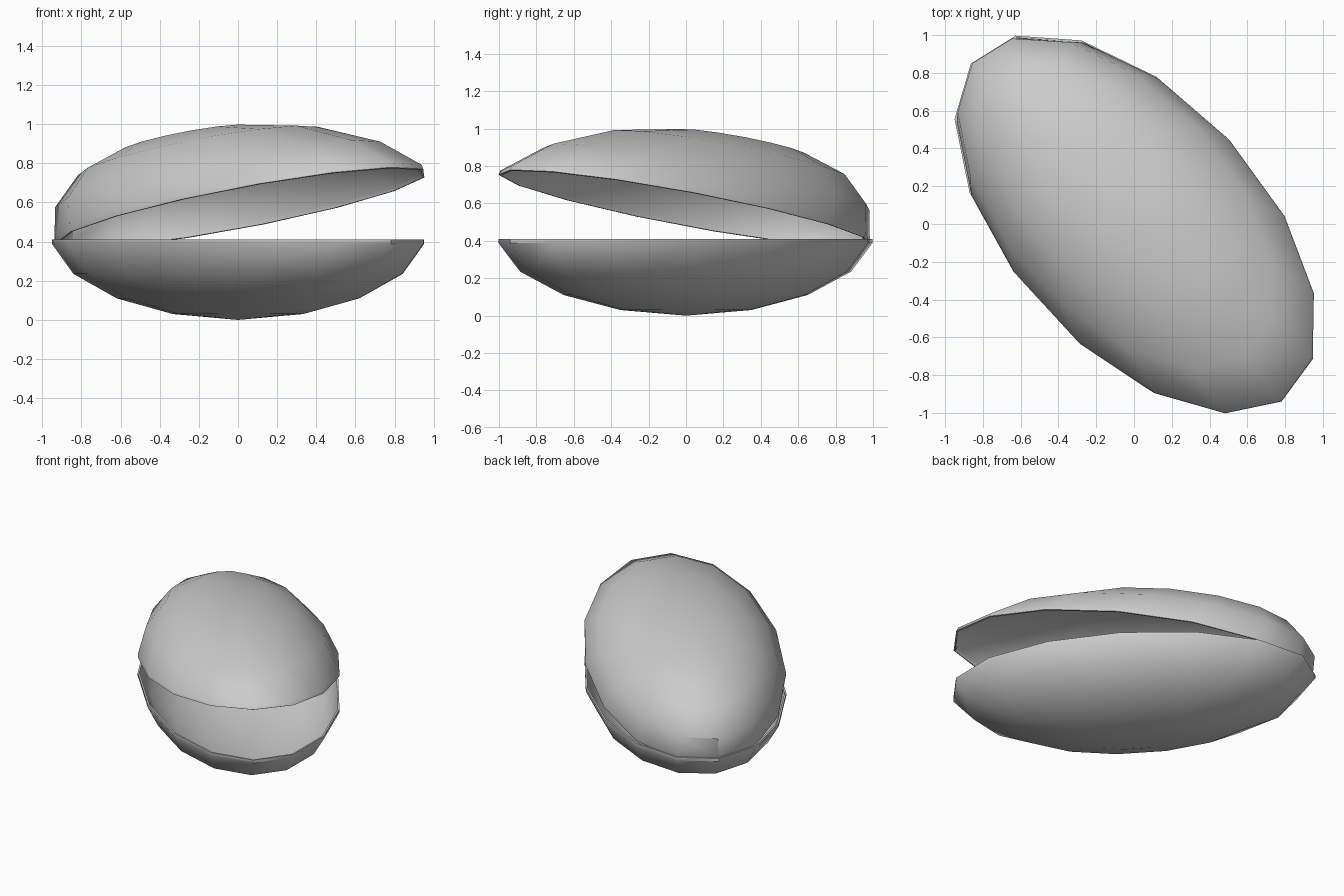
import bpy, bmesh
from math import cos, radians

if "Cube" in bpy.data.objects:
    bpy.data.objects.remove(bpy.data.objects["Cube"])

SIDES = 15
HINGE = (-0.68, 0.735)          # direction from centre towards the hinge end
SLOPE = 0.17                    # rise of the open lid away from the hinge


def rim(k):
    # slanted ellipse with 15 corners
    a = 24 * k
    return (0.01 - 0.96 * cos(radians(a + 0.5)),
            0.002 + 1.006 * cos(radians(a - 56.6)))


def make_shell(name, rings, slope, fore, up):
    """rings: (scale, shift towards hinge, height); last one is the apex."""
    bm = bmesh.new()
    loops = []
    for s, shift, z in rings[:-1]:
        loop = []
        for k in range(SIDES):
            x, y = rim(k)
            d = -(x * HINGE[0] + y * HINGE[1])          # distance towards the open end
            along = d * (fore - 1) * s - shift
            loop.append(bm.verts.new((x * s - HINGE[0] * along,
                                      y * s - HINGE[1] * along,
                                      z + slope * d * s)))
        loops.append(loop)
    s, shift, z = rings[-1]
    apex = bm.verts.new((HINGE[0] * shift, HINGE[1] * shift, z))
    for a, b in zip(loops, loops[1:]):
        for k in range(SIDES):
            n = (k + 1) % SIDES
            bm.faces.new((a[k], a[n], b[n], b[k]))
    for k in range(SIDES):
        bm.faces.new((loops[-1][k], loops[-1][(k + 1) % SIDES], apex))
    bm.normal_update()
    # outward normals
    if (apex.link_faces[0].normal.z > 0) != up:
        bmesh.ops.reverse_faces(bm, faces=bm.faces[:])
    me = bpy.data.meshes.new(name)
    bm.to_mesh(me)
    bm.free()
    ob = bpy.data.objects.new(name, me)
    bpy.context.collection.objects.link(ob)
    # thin wall growing inwards
    mod = ob.modifiers.new("wall", 'SOLIDIFY')
    mod.thickness = 0.012
    mod.offset = -1
    bpy.ops.object.select_all(action='DESELECT')
    ob.select_set(True)
    bpy.context.view_layer.objects.active = ob
    bpy.ops.object.modifier_apply(modifier="wall")
    bpy.ops.object.shade_smooth_by_angle(angle=radians(40))
    return ob


# lower half, lying flat
make_shell("lower_shell",
           [(1, 0, 0.41), (1, 0, 0.388), (0.885, 0, 0.235),
            (0.652, 0, 0.11), (0.35, 0, 0.03), (0, 0, 0)],
           0, 1, False)

# upper half, tilted open with its crown leaning to the hinge
make_shell("upper_shell",
           [(1, -0.015, 0.572), (1, -0.003, 0.594), (0.885, 0.15, 0.735),
            (0.652, 0.30, 0.857), (0.35, 0.40, 0.925), (0, 0.44, 0.942)],
           SLOPE, 0.986, True)
